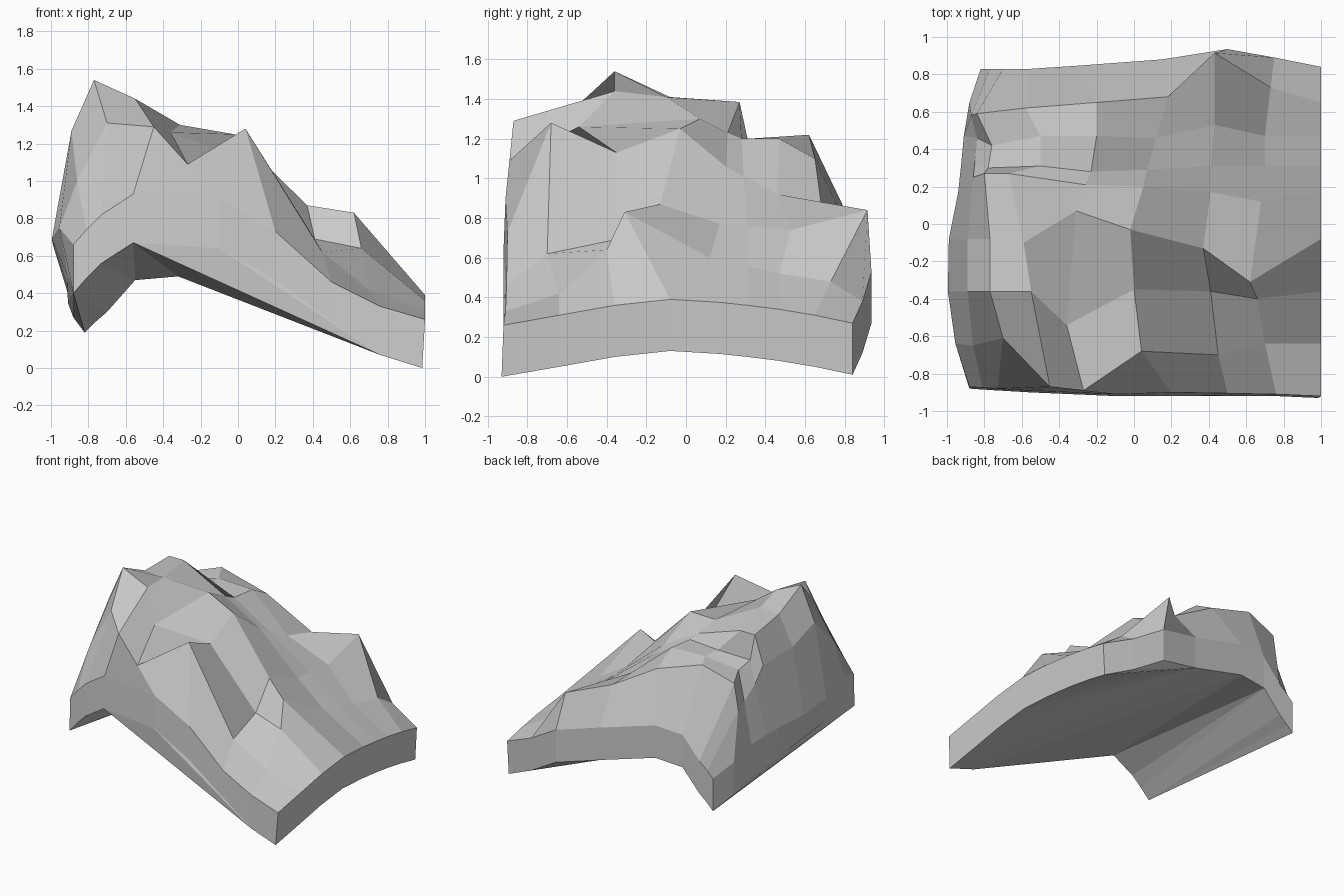
import bpy, bmesh

# Grid stations of the rocky slope: columns run left to right, rows front to back
XS = [-.95, -.89, -.77, -.50, -.20, .04, .41, .70, 1.0]
YS = [-.91, -.64, -.36, -.08, .17, .31, .47, .65, .86]

# Surface height for every station (outer ring is the rim crease)
HEIGHTS = [
    [.66, .74, .82, .93, .90, .73, .46, .33, .26],
    [.75, 1.00, 1.31, 1.29, 1.09, 1.28, .62, .42, .31],
    [.69, 1.27, 1.54, 1.44, 1.26, 1.13, .69, .64, .36],
    [.66, 1.18, 1.41, 1.41, 1.30, 1.25, .87, .83, .39],
    [.64, 1.15, 1.385, 1.385, 1.23, 1.06, .77, .60, .375],
    [.63, 1.03, 1.19, 1.20, 1.20, 1.01, .76, .56, .36],
    [.61, .93, 1.15, 1.21, 1.20, .92, .74, .52, .34],
    [.53, .92, 1.13, 1.22, 1.10, .88, .84, .48, .31],
    [.45, .50, .56, .73, .75, .62, .53, .38, .27],
]
# Outlines of the left, front and back rims
LEFT_X = [-.88, -.955, -.995, -.99, -.94, -.925, -.91, -.88, -.82]
FRONT_X = [-.88, -.81, -.73, -.56, -.10, .20, .50, .76, 1.0]
FRONT_Y = [-.87, -.875, -.88, -.89, -.91, -.90, -.905, -.91, -.92]
BACK_X = [-.82, -.77, -.70, -.55, -.32, .15, .50, .75, 1.0]
BACK_Y = [.83, .83, .83, .83, .845, .88, .935, .89, .84]

# Ridges, spurs and ledges pulled off the regular stations: (row, column): (x, y)
SHIFT = {
    (1, 1): (-.86, -.65), (1, 2): (-.70, -.61), (1, 3): (-.45, -.87),
    (1, 4): (-.27, -.89), (1, 5): (.04, -.68), (1, 6): (.45, -.70),
    (2, 3): (-.55, -.36), (2, 4): (-.36, -.54), (2, 5): (0, -.35),
    (2, 7): (.66, -.40), (3, 3): (-.59, -.10), (3, 4): (-.31, .07),
    (3, 5): (-.02, -.03), (3, 6): (.37, -.13), (3, 7): (.62, -.31),
    (4, 1): (-.86, .25), (4, 2): (-.80, .27), (4, 3): (-.67, .27),
    (4, 4): (-.26, .21), (4, 5): (.05, .20), (4, 7): (.68, .12),
    (5, 1): (-.85, .34), (5, 2): (-.78, .30), (5, 4): (-.23, .28),
    (5, 5): (.07, .29), (6, 1): (-.84, .46), (6, 2): (-.76, .42),
    (6, 5): (.12, .46), (6, 6): (.43, .53), (7, 1): (-.87, .58),
    (7, 2): (-.84, .59), (7, 3): (-.58, .62), (7, 5): (.18, .68),
    (7, 6): (.43, .915), (7, 7): (.73, .73),
}

rows, cols = len(YS), len(XS)


def station(r, c):
    x, y = XS[c], YS[r]
    if r == 0:
        x, y = FRONT_X[c], FRONT_Y[c]
    elif r == rows - 1:
        x, y = BACK_X[c], BACK_Y[c]
    elif c == 0:
        x = LEFT_X[r]
    x, y = SHIFT.get((r, c), (x, y))
    return x, y, HEIGHTS[r][c]


bm = bmesh.new()

# Faceted upper surface
grid = [[bm.verts.new(station(r, c)) for c in range(cols)] for r in range(rows)]
for r in range(rows - 1):
    for c in range(cols - 1):
        bm.faces.new((grid[r][c], grid[r][c + 1], grid[r + 1][c + 1], grid[r + 1][c]))

# Rim band dropping from the crease, all the way round
ring = (grid[0][:-1] + [row[-1] for row in grid[:-1]]
        + grid[-1][:0:-1] + [row[0] for row in grid[:0:-1]])
low = [bm.verts.new((max(-.91, min(.985, v.co.x)),
                     v.co.y - .01 * (v.co.y < -.85),
                     max(0, v.co.z - .26))) for v in ring]
n = len(ring)
for i, v in enumerate(ring):
    j = (i + 1) % n
    bm.faces.new((v, low[i], low[j], ring[j]))


# Closed underside, as fans of facets spanning the rim
def fan(hub, chain):
    for a, b in zip(chain, chain[1:]):
        bm.faces.new((low[hub], low[b], low[a]))


fan(7, range(3, 7))                        # panel under the front arch
fan(19, range(7, 19))                      # right half
fan(20, [3, 7, 19])                        # middle
fan(21, [0, 1, 2, 3, 20])                  # front left
fan(0, [21, 22, 23, 24, 25, 26, 31])       # back left
fan(26, range(27, 32))                     # panel under the left edge
bmesh.ops.recalc_face_normals(bm, faces=bm.faces[:])

mesh = bpy.data.meshes.new("rock_slope")
bm.to_mesh(mesh)
bm.free()
rock = bpy.data.objects.new("rock_slope", mesh)
bpy.context.collection.objects.link(rock)

# Plain stone colour
stone = bpy.data.materials.new("grey_stone")
stone.diffuse_color = (.6, .6, .6, 1)
mesh.materials.append(stone)
